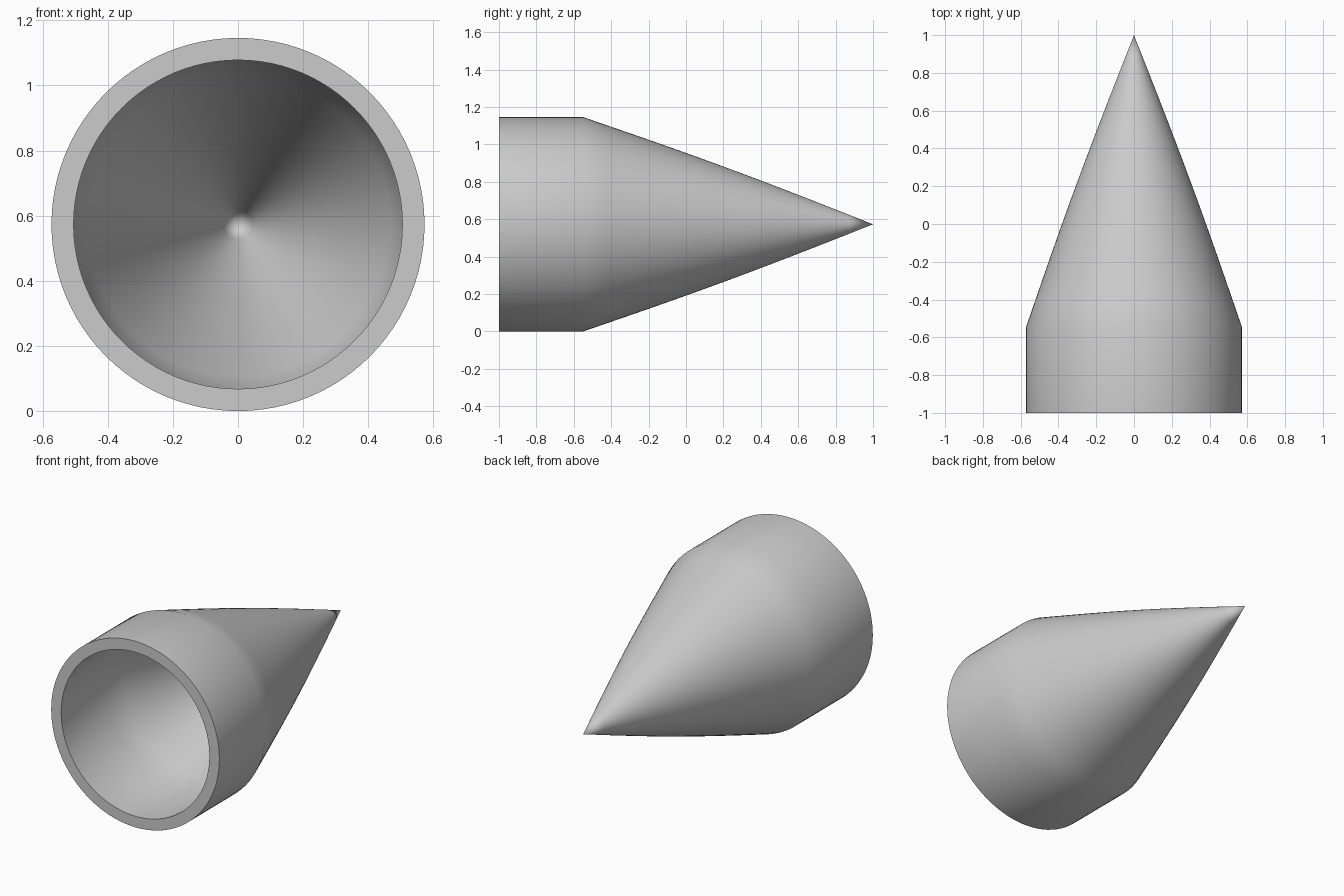
import bpy, bmesh, math
from mathutils import Vector, Matrix

cube = bpy.data.objects.get("Cube")
if cube:
    bpy.data.objects.remove(cube, do_unlink=True)

RADIUS, WALL = 0.573, 0.068
SIDES, STEPS = 96, 12

grey = bpy.data.materials.new("light_grey")
grey.use_nodes = True
colour = (0.6, 0.6, 0.6, 1)
grey.diffuse_color = colour
grey.node_tree.nodes["Principled BSDF"].inputs["Base Color"].default_value = colour


def nose_profile(radius, shoulder, tip, bulge):
    """Straight sleeve, then a slightly bowed taper to a point."""
    points = [(radius, -1.0)]
    for i in range(STEPS + 1):
        t = i / STEPS
        r = radius * (1 - t) + bulge * math.sin(math.pi * t)
        points.append((max(r, 0), shoulder + (tip - shoulder) * t))
    return points


# Hollow nose cone: outer skin, open rim and inner skin in one profile
outer = nose_profile(RADIUS, -0.55, 1.0, 0.013)
inner = nose_profile(RADIUS - WALL, -0.56, 0.81, 0.011)
profile = outer[::-1] + inner

bm = bmesh.new()
verts = [bm.verts.new((r, y, RADIUS)) for r, y in profile]
edges = [bm.edges.new(pair) for pair in zip(verts, verts[1:])]
bmesh.ops.spin(bm, geom=verts + edges, cent=(0, 0, RADIUS), axis=(0, 1, 0),
               angle=math.tau, steps=SIDES, use_duplicate=False)
bmesh.ops.remove_doubles(bm, verts=bm.verts, dist=0.0001)
bmesh.ops.recalc_face_normals(bm, faces=bm.faces)

mesh = bpy.data.meshes.new("nose_cone")
bm.to_mesh(mesh)
bm.free()
mesh.materials.append(grey)
nose_cone = bpy.data.objects.new("nose_cone", mesh)
bpy.context.collection.objects.link(nose_cone)

# Smooth skins with a crisp rim
bpy.ops.object.select_all(action="DESELECT")
nose_cone.select_set(True)
bpy.context.view_layer.objects.active = nose_cone
bpy.ops.object.shade_smooth_by_angle(angle=math.radians(40))
